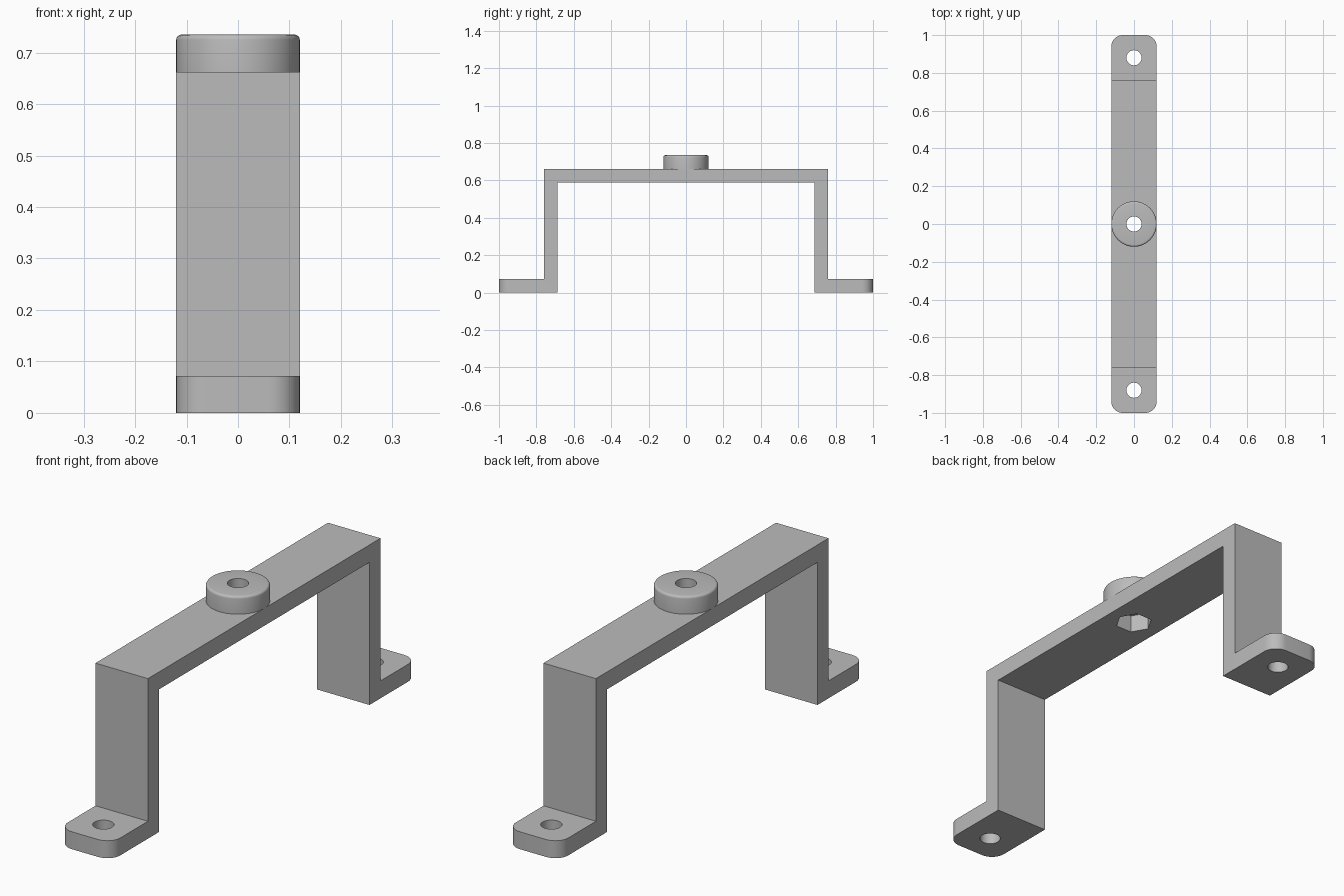
import bpy, bmesh, math
from mathutils import Matrix

cube = bpy.data.objects.get("Cube")
if cube:
    bpy.data.objects.remove(cube, do_unlink=True)

HALF_W, THICK, TOP = 0.12, 0.072, 0.662
LEG, FOOT_HOLE, HOLE_R, NUT_R = 0.76, 0.88, 0.04, 0.072
BOSS_TOP, FILLET = 0.735, 0.01

grey = bpy.data.materials.new("plain grey")
grey.use_nodes = True
color = (0.5, 0.5, 0.5, 1)
grey.diffuse_color = color
grey.node_tree.nodes["Principled BSDF"].inputs["Base Color"].default_value = color


def make_object(name, bm):
    bmesh.ops.recalc_face_normals(bm, faces=bm.faces)
    mesh = bpy.data.meshes.new(name)
    bm.to_mesh(mesh)
    bm.free()
    mesh.materials.append(grey)
    obj = bpy.data.objects.new(name, mesh)
    bpy.context.collection.objects.link(obj)
    return obj


def activate(obj):
    bpy.ops.object.select_all(action='DESELECT')
    obj.select_set(True)
    bpy.context.view_layer.objects.active = obj


def cut_prism(target, y, z, radius, sides, turn=0):
    """Cut a vertical prism through the target."""
    bm = bmesh.new()
    bmesh.ops.create_cone(bm, cap_ends=True, segments=sides, radius1=radius,
                          radius2=radius, depth=0.3,
                          matrix=Matrix.Translation((0, y, z)) @ Matrix.Rotation(turn, 4, 'Z'))
    cutter = make_object("hole_cutter", bm)
    cutter.hide_render = True
    mod = target.modifiers.new("hole", 'BOOLEAN')
    mod.object, mod.operation, mod.solver = cutter, 'DIFFERENCE', 'EXACT'
    activate(target)
    bpy.ops.object.modifier_apply(modifier=mod.name)
    bpy.data.objects.remove(cutter, do_unlink=True)


# Bracket: hat-shaped side profile extruded across the width
half = [(1, 0), (1, THICK), (LEG, THICK), (LEG, TOP)]
inner = [(LEG - THICK, TOP - THICK), (LEG - THICK, 0)]
profile = (half + [(-y, z) for y, z in reversed(half)]
           + [(-y, z) for y, z in reversed(inner)] + inner)
bm = bmesh.new()
face = bm.faces.new([bm.verts.new((-HALF_W, y, z)) for y, z in profile])
ext = bmesh.ops.extrude_face_region(bm, geom=[face])
bmesh.ops.translate(bm, vec=(2 * HALF_W, 0, 0),
                    verts=[v for v in ext["geom"] if isinstance(v, bmesh.types.BMVert)])

# Rounded foot corners
corners = [e for e in bm.edges
           if all(abs(v.co.y) > 0.99 for v in e.verts)
           and abs(e.verts[0].co.z - e.verts[1].co.z) > 0.01]
bmesh.ops.bevel(bm, geom=corners, offset=0.06, segments=10, profile=0.5, affect='EDGES')
bracket = make_object("bracket", bm)

# Foot screw holes and hexagonal nut pocket
for side in (-1, 1):
    cut_prism(bracket, side * FOOT_HOLE, 0, HOLE_R, 40)
cut_prism(bracket, 0, TOP - THICK / 2, NUT_R, 6, math.pi / 2)

# Boss: ring with a filleted top rim, which also closes the nut pocket
ring = [(HOLE_R, TOP), (HALF_W, TOP)]
for i in range(5):
    a = math.pi / 2 * i / 4
    ring.append((HALF_W - FILLET + FILLET * math.cos(a),
                 BOSS_TOP - FILLET + FILLET * math.sin(a)))
ring.append((HOLE_R, BOSS_TOP))
bm = bmesh.new()
verts = [bm.verts.new((r, 0, z)) for r, z in ring]
edges = [bm.edges.new((verts[i - 1], verts[i])) for i in range(len(verts))]
bmesh.ops.spin(bm, geom=verts + edges, cent=(0, 0, 0), axis=(0, 0, 1),
               angle=2 * math.pi, steps=64, use_merge=True)
bmesh.ops.remove_doubles(bm, verts=bm.verts, dist=0.0001)
boss = make_object("boss", bm)

for obj in (bracket, boss):
    activate(obj)
    bpy.ops.object.shade_smooth_by_angle(angle=math.radians(30))
